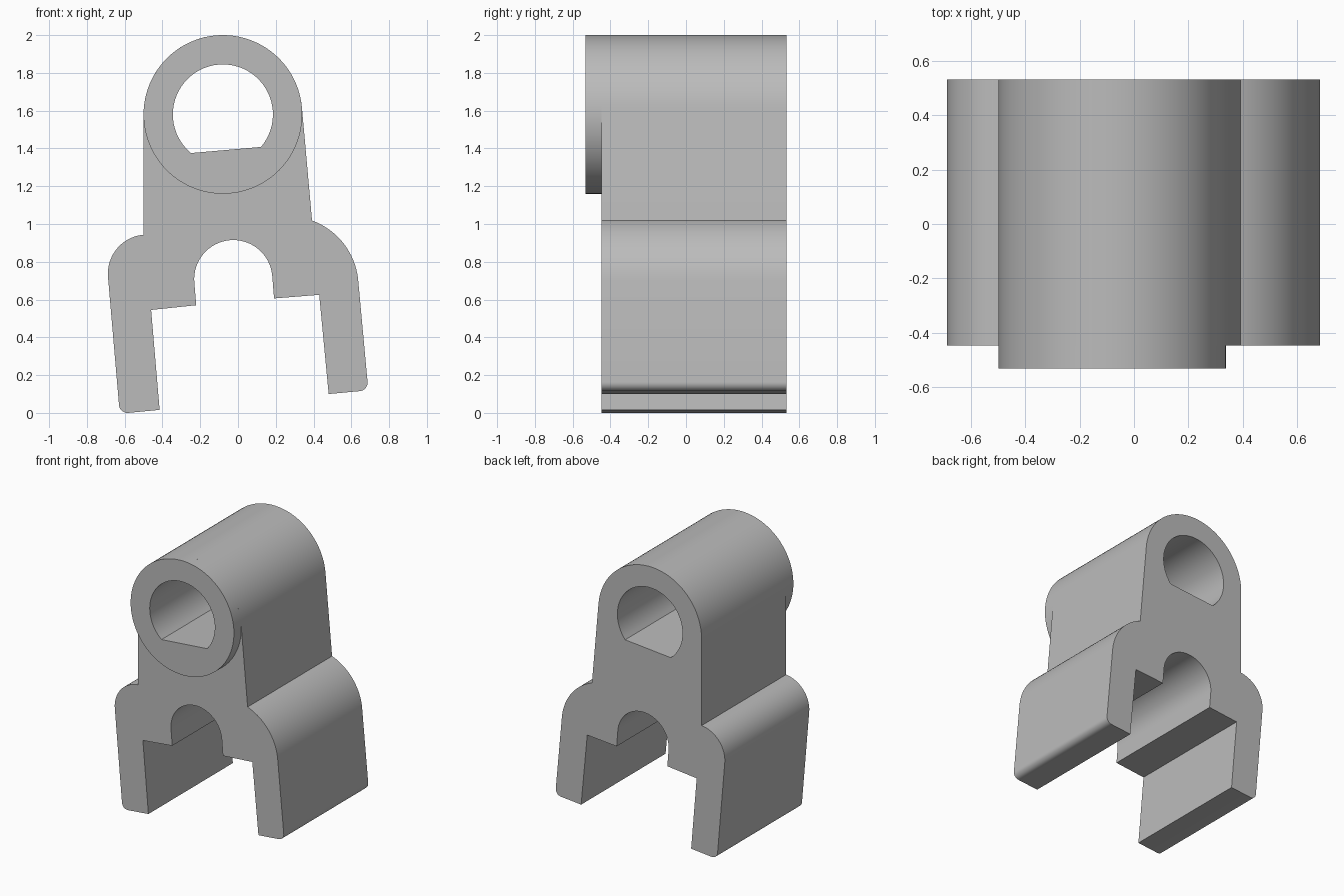
import bpy, bmesh
from math import sin, cos, radians, pi

cube = bpy.data.objects.get("Cube")
if cube:
    bpy.data.objects.remove(cube, do_unlink=True)

# One plain grey for the whole part
grey = bpy.data.materials.new("plain grey")
grey.use_nodes = True
colour = (0.5, 0.5, 0.5, 1)
grey.diffuse_color = colour
grey.node_tree.nodes["Principled BSDF"].inputs["Base Color"].default_value = colour


def arc(cx, cz, r, start, end, steps=24):
    """Points on an arc, angles in degrees."""
    angles = [radians(start + (end - start) * i / steps) for i in range(steps + 1)]
    return [(cx + r * cos(a), cz + r * sin(a)) for a in angles]


def extrude_profile(name, loops, y_front, y_back):
    """Fill the loops (inner ones become holes) and extrude them along y."""
    curve = bpy.data.curves.new(name + "_profile", 'CURVE')
    curve.dimensions = '2D'
    curve.fill_mode = 'BOTH'
    curve.extrude = (y_back - y_front) / 2
    for loop in loops:
        spline = curve.splines.new('POLY')
        spline.points.add(len(loop) - 1)
        for point, (x, z) in zip(spline.points, loop):
            point.co = (x, z, 0, 1)
        spline.use_cyclic_u = True
    helper = bpy.data.objects.new(name + "_helper", curve)
    bpy.context.collection.objects.link(helper)
    graph = bpy.context.evaluated_depsgraph_get()
    mesh = bpy.data.meshes.new_from_object(helper.evaluated_get(graph))
    bpy.data.objects.remove(helper, do_unlink=True)
    bpy.data.curves.remove(curve)

    # Weld the caps to the walls and stand the profile upright
    bm = bmesh.new()
    bm.from_mesh(mesh)
    bmesh.ops.remove_doubles(bm, verts=bm.verts, dist=0.0001)
    for v in bm.verts:
        x, z, depth = v.co
        v.co = (x, (y_front + y_back) / 2 - depth, z)
    bmesh.ops.recalc_face_normals(bm, faces=bm.faces)
    bm.to_mesh(mesh)
    bm.free()
    mesh.name = name
    mesh.materials.clear()
    mesh.materials.append(grey)
    obj = bpy.data.objects.new(name, mesh)
    bpy.context.collection.objects.link(obj)
    bpy.ops.object.select_all(action='DESELECT')
    obj.select_set(True)
    bpy.context.view_layer.objects.active = obj
    bpy.ops.object.shade_smooth_by_angle(angle=pi / 7)
    return obj


TILT = 5                       # lean of the legs and the flat, in degrees
FRONT, STEP, BACK = -0.533, -0.448, 0.533
EYE = (-0.08, 1.58)            # centre of the upper barrel
RADIUS = 0.42

# D-shaped bore: an arc closed by a slanted flat
bore = arc(*EYE, 0.265, -85 + TILT + 39.5, 225 + TILT + 0.5, 48)

# Body outline: inner leg faces, saddle notch, right leg, barrel, left leg
outline = [(-0.415, 0.016), (-0.46, 0.545), (-0.221, 0.57)]
outline += arc(-0.025, 0.708, 0.207, 180 + TILT, TILT, 32)
outline += [(0.191, 0.606), (0.43, 0.625), (0.48, 0.10)]
outline += arc(0.641, 0.160, 0.045, TILT - 90, TILT, 8)
outline += arc(0.264, 0.667, 0.374, TILT, 70)
outline += arc(*EYE, RADIUS, TILT, 180, 48)
outline += arc(-0.482, 0.737, 0.207, 90 + TILT, 180 + TILT)
outline += arc(-0.585, 0.045, 0.045, 180 + TILT, 270 + TILT, 8)
extrude_profile("clip_body", [outline, bore], STEP, BACK)

# Round collar standing proud of the front
rim = arc(*EYE, RADIUS, 0, 360, 96)[:-1]
extrude_profile("front_collar", [rim, bore], FRONT, STEP)
